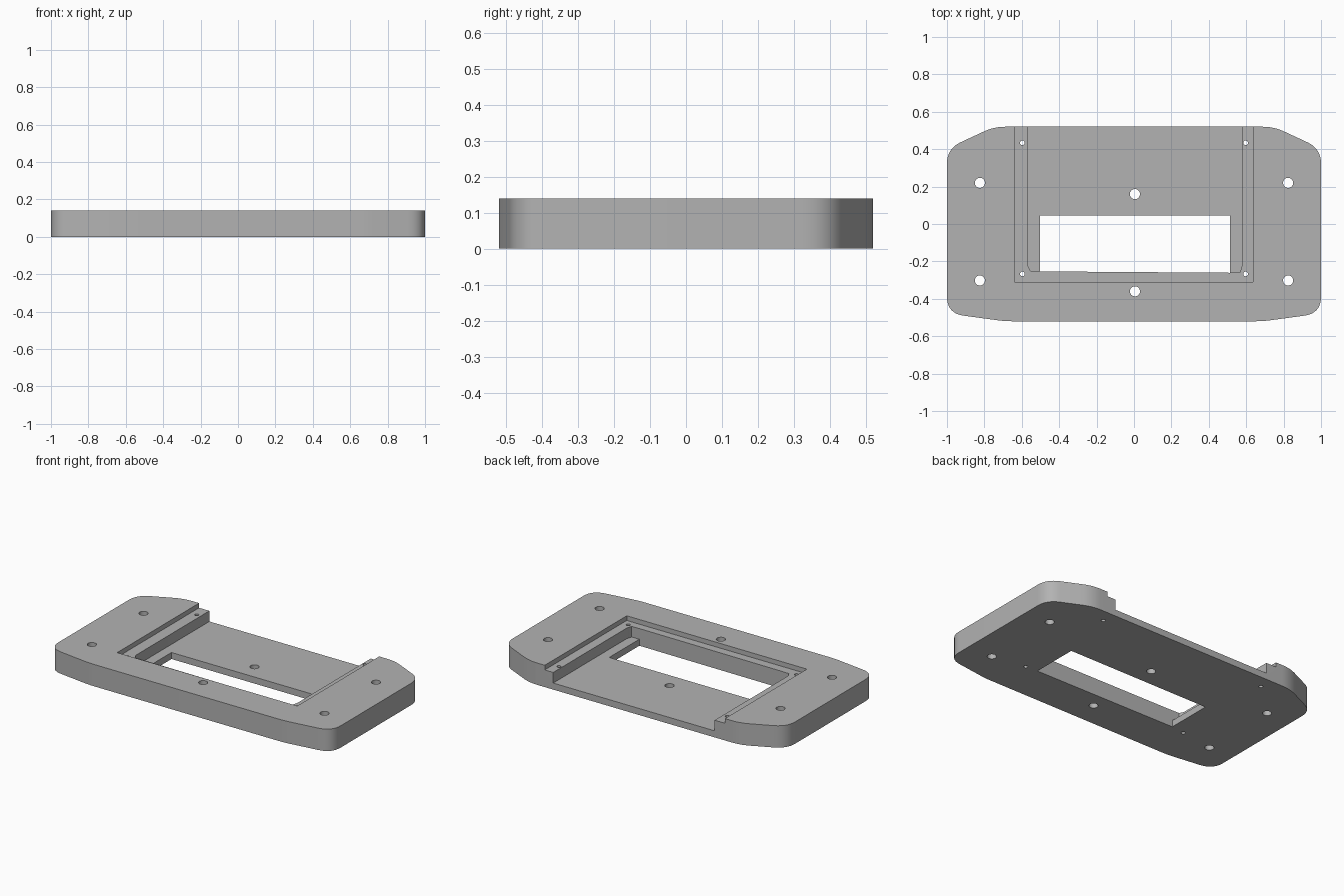
import bpy
import bmesh
import math
from mathutils import Vector

old = bpy.data.objects.get("Cube")
if old:
    bpy.data.objects.remove(old, do_unlink=True)

HEIGHT = 0.14
LEDGE_Z = 0.11
FLOOR_Z = 0.042

grey = bpy.data.materials.new("matte_grey")
grey.use_nodes = True
colour = (0.45, 0.45, 0.45, 1)
grey.diffuse_color = colour
grey.node_tree.nodes["Principled BSDF"].inputs["Base Color"].default_value = colour


def prism(name, points, z0, z1):
    """Extrude a closed outline from z0 to z1."""
    bm = bmesh.new()
    face = bm.faces.new([bm.verts.new((p[0], p[1], z0)) for p in points])
    top = bmesh.ops.extrude_face_region(bm, geom=[face])["geom"]
    moved = [v for v in top if isinstance(v, bmesh.types.BMVert)]
    bmesh.ops.translate(bm, verts=moved, vec=(0, 0, z1 - z0))
    bmesh.ops.recalc_face_normals(bm, faces=bm.faces)
    mesh = bpy.data.meshes.new(name)
    bm.to_mesh(mesh)
    bm.free()
    mesh.materials.append(grey)
    obj = bpy.data.objects.new(name, mesh)
    bpy.context.collection.objects.link(obj)
    return obj


def rounded(corners, steps=8):
    """Round each (x, y, setback) corner with a smooth curve."""
    out = []
    for i, (x, y, r) in enumerate(corners):
        c = Vector((x, y))
        before, after = Vector(corners[i - 1][:2]), Vector(corners[(i + 1) % len(corners)][:2])
        a = c + (before - c).normalized() * r
        b = c + (after - c).normalized() * r
        for k in range(steps + 1):
            t = k / steps
            out.append(a * (1 - t) ** 2 + c * 2 * t * (1 - t) + b * t * t)
    return out


def circle(x, y, r, n):
    return [(x + r * math.cos(math.tau * k / n), y + r * math.sin(math.tau * k / n)) for k in range(n)]


def cut(target, cutter):
    cutter.hide_render = True
    mod = target.modifiers.new("cut", 'BOOLEAN')
    mod.operation = 'DIFFERENCE'
    mod.solver = 'EXACT'
    mod.object = cutter
    bpy.context.view_layer.objects.active = target
    bpy.ops.object.modifier_apply(modifier=mod.name)
    bpy.data.objects.remove(cutter, do_unlink=True)


# Plate outline: right half, then mirrored
half = [(0.69, -0.52, 0.04), (1, -0.478, 0.09), (1, 0.403, 0.08), (0.748, 0.52, 0.06)]
outline = half + [(-x, y, r) for x, y, r in reversed(half)]
plate = prism("mounting_plate", rounded(outline), 0, HEIGHT)

# Shallow ledge, open at the back
cut(plate, prism("ledge_cutter", [(-0.64, -0.31), (0.637, -0.31), (0.637, 0.7), (-0.64, 0.7)], LEDGE_Z, 0.3))

# Deep channel with small clipped front corners
cut(plate, prism("channel_cutter", [(-0.567, 0.7), (-0.567, -0.225), (-0.553, -0.252),
                                    (0.567, -0.26), (0.577, -0.225), (0.577, 0.7)], FLOOR_Z, 0.3))

# Window through the floor
cut(plate, prism("window_cutter", [(-0.503, -0.2535), (0.513, -0.2607), (0.513, 0.045), (-0.503, 0.045)], -0.1, 0.3))

# Bolt holes and small ledge screw holes
bolts = [(sx * 0.824, y) for sx in (-1, 1) for y in (0.22, -0.302)] + [(0.005, 0.16), (0.005, -0.36)]
screws = [(sx * 0.597, y) for sx in (-1, 1) for y in (0.434, -0.267)]
for spots, radius, sides in ((bolts, 0.027, 32), (screws, 0.0125, 20)):
    for x, y in spots:
        cut(plate, prism("hole_cutter", circle(x, y, radius, sides), -0.1, 0.3))

bpy.ops.object.select_all(action='DESELECT')
plate.select_set(True)
bpy.context.view_layer.objects.active = plate
bpy.ops.object.shade_smooth_by_angle(angle=math.radians(30))
